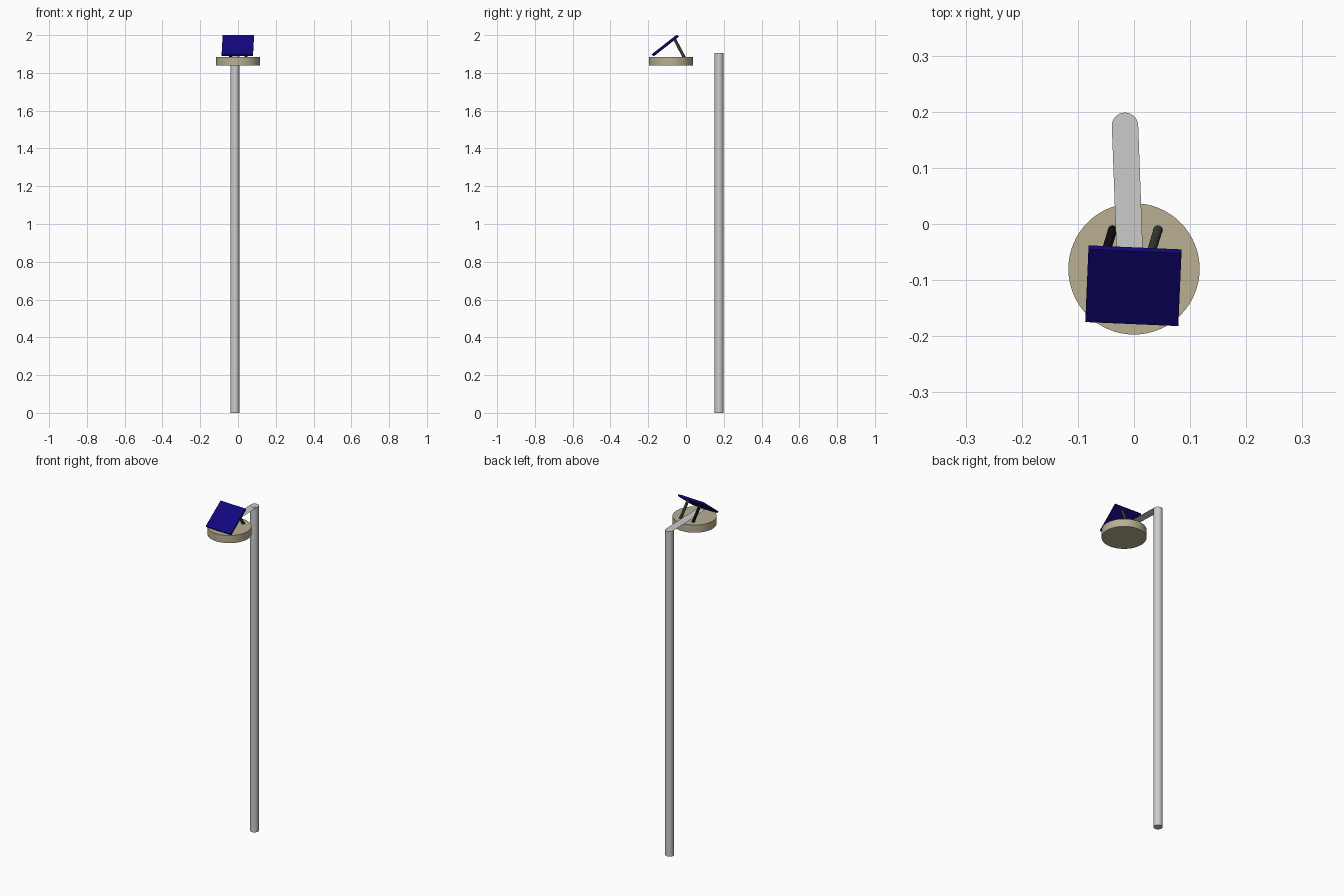
import bpy, bmesh
from math import radians
from mathutils import Vector, Matrix, Euler

if "Cube" in bpy.data.objects:
    bpy.data.objects.remove(bpy.data.objects["Cube"])

def material(name, rgb):
    m = bpy.data.materials.new(name)
    m.diffuse_color = (*rgb, 1)
    m.use_nodes = True
    m.node_tree.nodes["Principled BSDF"].inputs["Base Color"].default_value = m.diffuse_color
    return m

def finish(name, bm, mat=None, smooth=False):
    me = bpy.data.meshes.new(name)
    bm.to_mesh(me)
    bm.free()
    ob = bpy.data.objects.new(name, me)
    bpy.context.collection.objects.link(ob)
    if mat:
        me.materials.append(mat)
    if smooth:
        bpy.ops.object.select_all(action='DESELECT')
        ob.select_set(True)
        bpy.context.view_layer.objects.active = ob
        bpy.ops.object.shade_smooth_by_angle(angle=radians(35))
    return ob

def rod(name, a, b, r, mat=None, sides=32):
    """Capped cylinder running from a to b."""
    a, b = Vector(a), Vector(b)
    d = b - a
    mtx = Matrix.Translation((a + b) / 2) @ d.to_track_quat('Z', 'Y').to_matrix().to_4x4()
    bm = bmesh.new()
    bmesh.ops.create_cone(bm, cap_ends=True, segments=sides, radius1=r, radius2=r,
                          depth=d.length, matrix=mtx)
    return finish(name, bm, mat, True)

grey = material("metal_grey", (0.56, 0.56, 0.56))
tan = material("housing_tan", (0.48, 0.43, 0.29))
blue = material("panel_blue", (0.006, 0.002, 0.21))
black = material("strut_black", (0.004, 0.004, 0.004))
charcoal = material("strut_charcoal", (0.035, 0.04, 0.035))

yaw = radians(-2.5)
px, py, top, pr = -0.016, 0.175, 1.905, 0.0235

# Upright pole
rod("pole", (px, py, 0), (px, py, top), pr, grey)

# Flat arm: a thin sheet reaching from the pole top over the lamp
bm = bmesh.new()
end_y = -0.14
end_x = px + (py - end_y) * 0.037
corners = [(px - pr, py), (end_x - pr, end_y), (end_x + pr, end_y), (px + pr, py)]
bm.faces.new([bm.verts.new((x, y, top - 0.0005)) for x, y in corners])
finish("arm", bm, grey)

# Round lamp housing
rod("lamp_housing", (0, -0.080, 1.84), (0, -0.080, 1.885), 0.117, tan, 64)

# Tilted solar panel
bm = bmesh.new()
mtx = (Matrix.Translation((-0.001, -0.110, 1.945))
       @ Euler((radians(38), 0, yaw)).to_matrix().to_4x4()
       @ Matrix.Diagonal((0.166, 0.165, 0.011, 1)))
bmesh.ops.create_cube(bm, size=1, matrix=mtx)
finish("solar_panel", bm, blue)

# Two leaning struts behind the panel
for name, x, mat in (("left_strut", -0.038, black), ("right_strut", 0.043, charcoal)):
    rod(name, (x, -0.010, 1.883), (x - 0.016, -0.062, 1.982), 0.008, mat, 24)
